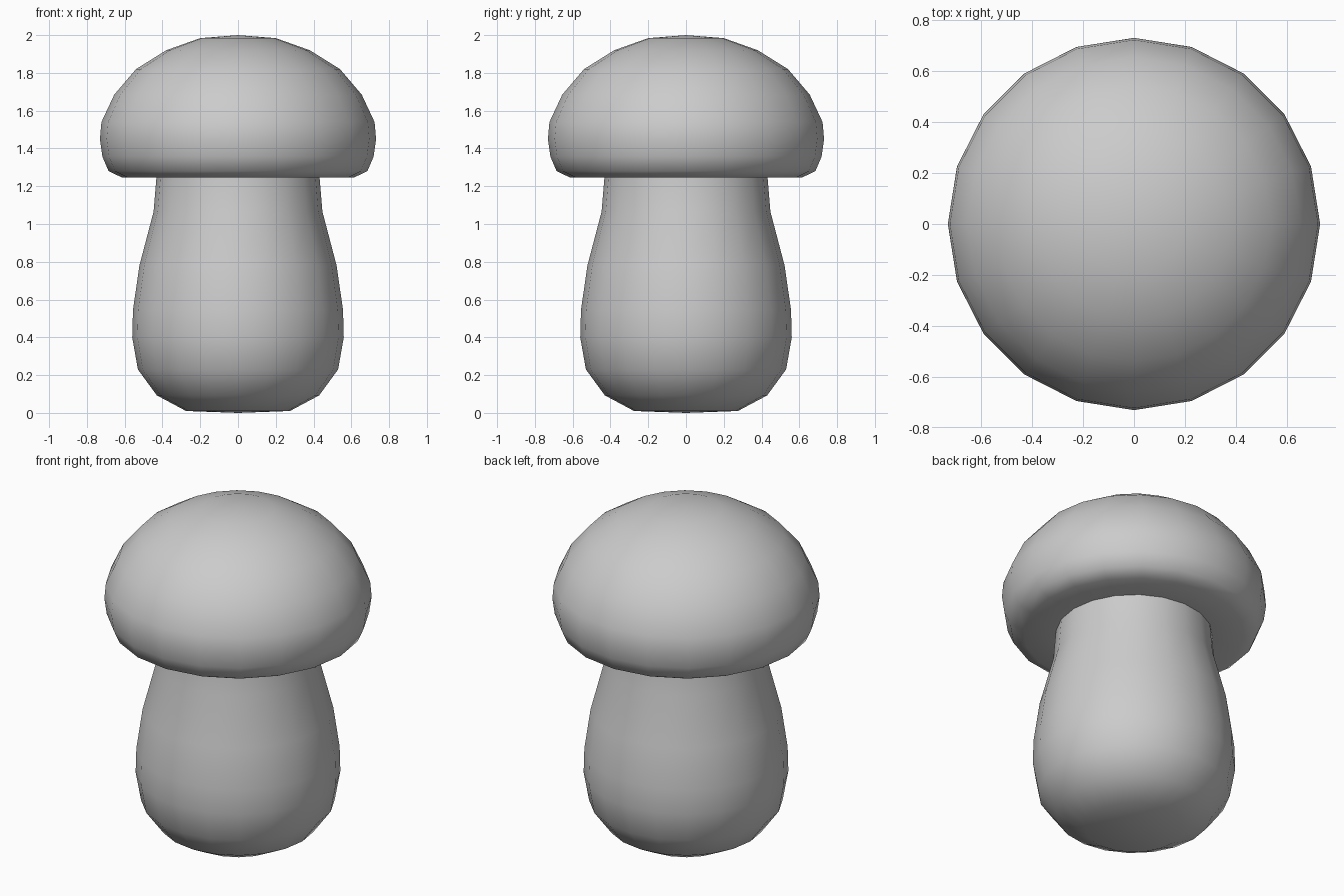
import bpy, math

if "Cube" in bpy.data.objects:
    bpy.data.objects.remove(bpy.data.objects["Cube"])

SIDES = 20


def lathe(name, profile):
    """Revolve an (r, z) profile, listed bottom to top on the outside, around z."""
    verts, rings, faces = [], [], []
    for r, z in profile:
        start = len(verts)
        n = 1 if r == 0 else SIDES
        for i in range(n):
            a = 2 * math.pi * i / SIDES
            verts.append((r * math.cos(a), r * math.sin(a), z))
        rings.append([start + i % n for i in range(SIDES)])
    for low, high in zip(rings, rings[1:]):
        for i in range(SIDES):
            j = (i + 1) % SIDES
            quad = [low[i], low[j], high[j], high[i]]
            faces.append(list(dict.fromkeys(quad)))
    mesh = bpy.data.meshes.new(name)
    mesh.from_pydata(verts, [], faces)
    mesh.polygons.foreach_set("use_smooth", [True] * len(mesh.polygons))
    mesh.update()
    obj = bpy.data.objects.new(name, mesh)
    bpy.context.collection.objects.link(obj)
    return obj


# Bulging stem, ending at the underside of the cap
lathe("stem", [(0, 0), (0.275, 0.01), (0.43, 0.093), (0.53, 0.23), (0.56, 0.40),
               (0.556, 0.545), (0.522, 0.78), (0.447, 1.065), (0.432, 1.245)])

# Domed cap with rounded rim and flat underside around the stem
lathe("cap", [(0.432, 1.245), (0.612, 1.245), (0.685, 1.28), (0.718, 1.357),
              (0.731, 1.45), (0.723, 1.54), (0.655, 1.685), (0.54, 1.82),
              (0.38, 1.92), (0.20, 1.984), (0, 2.0)])
